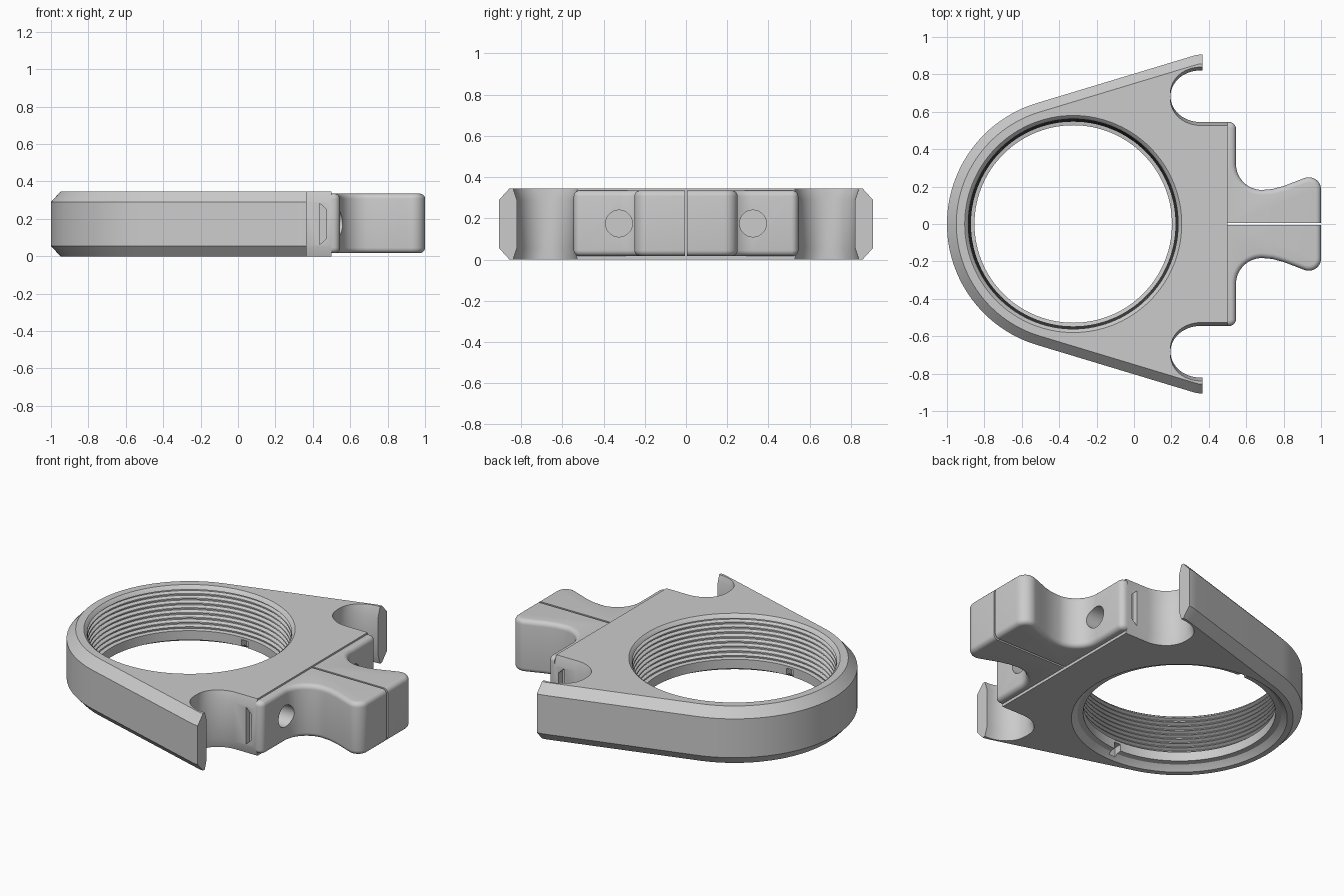
import bpy
import bmesh
from math import sin, cos, radians, pi
from mathutils import Matrix, Vector

cube = bpy.data.objects.get("Cube")
if cube:
    bpy.data.objects.remove(cube, do_unlink=True)

grey = bpy.data.materials.new("plain grey")
grey.use_nodes = True
colour = (0.6, 0.6, 0.6, 1)
grey.diffuse_color = colour
grey.node_tree.nodes["Principled BSDF"].inputs["Base Color"].default_value = colour


def skin(name, rings):
    """Bridge a stack of equal rings and cap both ends."""
    bm = bmesh.new()
    loops = [[bm.verts.new(p) for p in ring] for ring in rings]
    for low, high in zip(loops, loops[1:]):
        for i in range(len(low)):
            bm.faces.new((low[i - 1], low[i], high[i], high[i - 1]))
    bm.faces.new(loops[0][::-1])
    bm.faces.new(loops[-1])
    bmesh.ops.recalc_face_normals(bm, faces=bm.faces)
    mesh = bpy.data.meshes.new(name)
    bm.to_mesh(mesh)
    bm.free()
    mesh.materials.append(grey)
    obj = bpy.data.objects.new(name, mesh)
    bpy.context.collection.objects.link(obj)
    return obj


def arc(cx, cy, rx, ry, start, end, steps):
    angles = [radians(start + (end - start) * i / steps) for i in range(steps + 1)]
    return [(cx + rx * cos(a), cy + ry * sin(a)) for a in angles]


def inset(points, amount):
    """Move each edge inward by amount(normal, midpoint), mitring corners."""
    pts = [Vector(p) for p in points]
    edges = []
    for i, p in enumerate(pts):
        q = pts[(i + 1) % len(pts)]
        d = (q - p).normalized()
        n = Vector((d.y, -d.x))
        edges.append((n, amount(n, (p + q) / 2)))
    result = []
    for i, p in enumerate(pts):
        (a, u), (b, v) = edges[i - 1], edges[i]
        det = a.x * b.y - a.y * b.x
        if abs(det) < 1e-4:
            move = a * u
        else:
            move = Vector(((u * b.y - v * a.y) / det, (v * a.x - u * b.x) / det))
        result.append(p - move)
    return result


def slab(name, points, amount, levels):
    """Extrude an outline through (height, inset share) levels."""
    rings = []
    for z, share in levels:
        ring = inset(points, lambda n, m: share * amount(n, m))
        rings.append([(p.x, p.y, z) for p in ring])
    return skin(name, rings)


def box(name, x, y, z):
    return skin(name, [[(x[0], y[0], h), (x[1], y[0], h), (x[1], y[1], h), (x[0], y[1], h)]
                       for h in z])


def cut(obj, cutter):
    cutter.hide_render = True
    mod = obj.modifiers.new("cut", 'BOOLEAN')
    mod.operation = 'DIFFERENCE'
    mod.solver = 'EXACT'
    mod.object = cutter
    bpy.ops.object.select_all(action='DESELECT')
    bpy.context.view_layer.objects.active = obj
    obj.select_set(True)
    bpy.ops.object.modifier_apply(modifier=mod.name)


RING_X = -0.325
JOINT_X = 0.5

# Ring body: round nose, tapering sides, hooked notches beside the joint
half = [(JOINT_X, 0.545)]
half += arc(0.355, 0.683, 0.16, 0.138, 270, 90, 24)
half += [(0.365, 0.821), (0.365, 0.907), (0.335, 0.904), (0.30, 0.894)]
half += arc(RING_X, 0, 0.675, 0.675, 106.7, 180, 32)
outline = half + [(x, -y) for x, y in half[-2::-1]]


def body_chamfer(n, m):
    if n.x > 0.999:
        return 0
    in_notch = m.x > 0.15 and abs(m.y) < 0.84
    return 0.018 * abs(n.y) if in_notch else 0.05


body = slab("ring_body", outline, body_chamfer,
            [(0, 1), (0.055, 0), (0.29, 0), (0.345, 1)])

# Threaded bore with a lip at the bottom
profile = [(-0.02, 0.612), (0.015, 0.578), (0.03, 0.56), (0.034, 0.528),
           (0.09, 0.528), (0.094, 0.55)]
pitch = 0.028
for i in range(8):
    z = 0.105 + i * pitch
    crest, root = 0.547 + 0.002 * i, 0.565 + 0.002 * i
    profile += [(z, crest), (z + 0.3 * pitch, root),
                (z + 0.5 * pitch, root), (z + 0.8 * pitch, crest)]
profile += [(0.333, 0.566), (0.37, 0.61)]
bore = skin("bore_cutter", [[(RING_X + r * cos(t * pi / 60), r * sin(t * pi / 60), z)
                             for t in range(120)] for z, r in profile])
cutters = [bore]
cut(body, bore)

# Clamp halves: rounded flanges with a flared tip, split by a slit
jaw = [(JOINT_X, 0.006), (1.0, 0.006)]
jaw += arc(0.935, 0.185, 0.065, 0.065, 0, 112, 10)
jaw += [(0.86, 0.226), (0.8, 0.203), (0.74, 0.187)]
jaw += arc(0.685, 0.322, 0.14, 0.14, 270, 180, 14)
jaw += arc(0.51, 0.51, 0.035, 0.035, 0, 90, 6)
jaw += [(JOINT_X, 0.545)]


def jaw_round(n, m):
    return 0 if n.y < -0.99 or n.x < -0.99 and m.x < 0.51 else 0.028


turns = [radians(18 * i) for i in range(6)]
levels = [(0.017 + 0.028 * (1 - cos(a)), 1 - sin(a)) for a in turns]
levels += [(0.352 - z, share) for z, share in levels[::-1]]

jaws = []
for side, sign in (("left", 1), ("right", -1)):
    part = slab("clamp_half_" + side, jaw, jaw_round, levels)
    if sign < 0:
        part.data.transform(Matrix.Scale(-1, 4, (0, 1, 0)))
        part.data.flip_normals()
    jaws.append(part)

    # Screw hole through the flange into the body
    screw = skin("screw_cutter", [[(x, sign * 0.325 + 0.065 * cos(t * pi / 16),
                                    0.175 + 0.065 * sin(t * pi / 16)) for t in range(32)]
                                  for x in (0.28, 0.66)])
    # Dovetail recess in the side of the joint
    dovetail = skin("dovetail_cutter", [[(0.435, y, 0.06), (0.472, y, 0.095),
                                         (0.472, y, 0.25), (0.435, y, 0.285)]
                                        for y in (sign * 0.51, sign * 0.6)])
    # Key slot through the lip
    key = box("key_cutter", (RING_X - 0.022, RING_X + 0.022),
              sorted((sign * 0.5, sign * 0.575)), (-0.05, 0.075))
    cut(part, screw)
    for tool in (screw, dovetail, key):
        cut(body, tool)
        cutters.append(tool)

for tool in cutters:
    bpy.data.objects.remove(tool, do_unlink=True)

for obj in [body] + jaws:
    bpy.ops.object.select_all(action='DESELECT')
    bpy.context.view_layer.objects.active = obj
    obj.select_set(True)
    bpy.ops.object.shade_smooth_by_angle(angle=radians(28))
